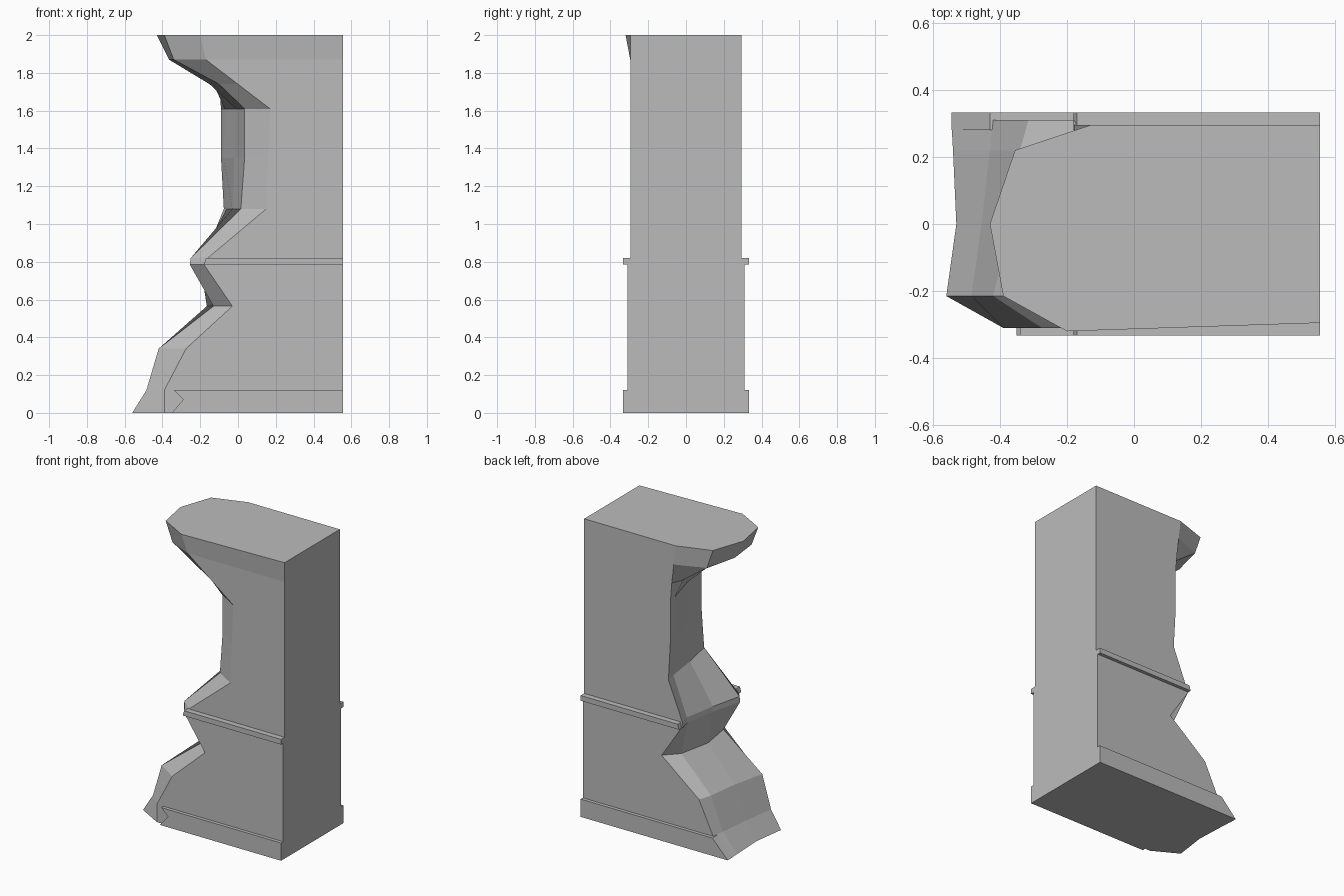
import bpy
import bmesh

cube = bpy.data.objects.get("Cube")
if cube:
    bpy.data.objects.remove(cube)

STONE = (0.5, 0.5, 0.5, 1)
RIGHT = 0.555

stone = bpy.data.materials.new("grey stone")
stone.use_nodes = True
stone.diffuse_color = STONE
stone.node_tree.nodes["Principled BSDF"].inputs["Base Color"].default_value = STONE


def finish(name, bm):
    bmesh.ops.recalc_face_normals(bm, faces=bm.faces)
    mesh = bpy.data.meshes.new(name)
    bm.to_mesh(mesh)
    bm.free()
    mesh.materials.append(stone)
    obj = bpy.data.objects.new(name, mesh)
    bpy.context.collection.objects.link(obj)
    return obj


def loft(name, rings):
    """Skin closed rings of equal length and cap both ends."""
    bm = bmesh.new()
    loops = [[bm.verts.new(p) for p in ring] for ring in rings]
    count = len(loops[0])
    for low, high in zip(loops, loops[1:]):
        for i in range(count):
            j = (i + 1) % count
            bm.faces.new((low[i], low[j], high[j], high[i]))
    bm.faces.new(loops[0])
    bm.faces.new(loops[-1])
    return finish(name, bm)


# Broken wall: height, half depth, then the broken end's x
# at the front edge, front middle, centre, back middle and back edge
levels = [
    (0.00, 0.31, -0.39, -0.56, -0.53, -0.54, -0.545),
    (0.12, 0.31, -0.39, -0.485, -0.455, -0.43, -0.42),
    (0.34, 0.31, -0.275, -0.42, -0.37, -0.34, -0.315),
    (0.565, 0.31, -0.03, -0.13, -0.165, -0.12, -0.035),
    (0.785, 0.31, -0.18, -0.255, -0.20, -0.165, -0.18),
    (0.82, 0.295, -0.16, -0.25, -0.20, -0.16, -0.18),
    (1.08, 0.295, 0.15, 0.015, -0.03, -0.06, -0.075),
    (1.35, 0.295, 0.16, 0.035, -0.02, -0.075, -0.09),
    (1.61, 0.295, 0.17, 0.035, -0.01, -0.07, -0.09),
    (1.74, 0.295, 0.00, -0.10, -0.15, -0.13, -0.10),
    (1.87, 0.295, -0.17, -0.34, -0.365, -0.31, -0.115),
    (2.00, 0.295, -0.20, -0.39, -0.43, -0.355, -0.13),
]
rings = []
for z, d, front, front_mid, centre, back_mid, back in levels:
    lip = 0.025 if z == 2 else 0
    rings.append([
        (RIGHT, -d, z), (front, -d - lip, z), (front_mid, -0.215, z),
        (centre, 0, z), (back_mid, 0.22, z), (back, d, z), (RIGHT, d, z),
    ])
loft("broken_wall", rings)


# Trim strips standing proud of the faces
def strip(name, side, outline):
    loft(name, [[(x, side * y, z) for x, z in outline] for y in (0.28, 0.333)])


base_front = [(RIGHT, 0), (RIGHT, 0.12), (-0.34, 0.12), (-0.29, 0.07), (-0.35, 0)]
base_back = [(RIGHT, 0), (RIGHT, 0.12), (-0.43, 0.12), (-0.545, 0)]
band = [(RIGHT, 0.785), (RIGHT, 0.82), (-0.17, 0.82), (-0.18, 0.785)]
strip("front_base_trim", -1, base_front)
strip("back_base_trim", 1, base_back)
strip("front_band", -1, band)
strip("back_band", 1, band)
